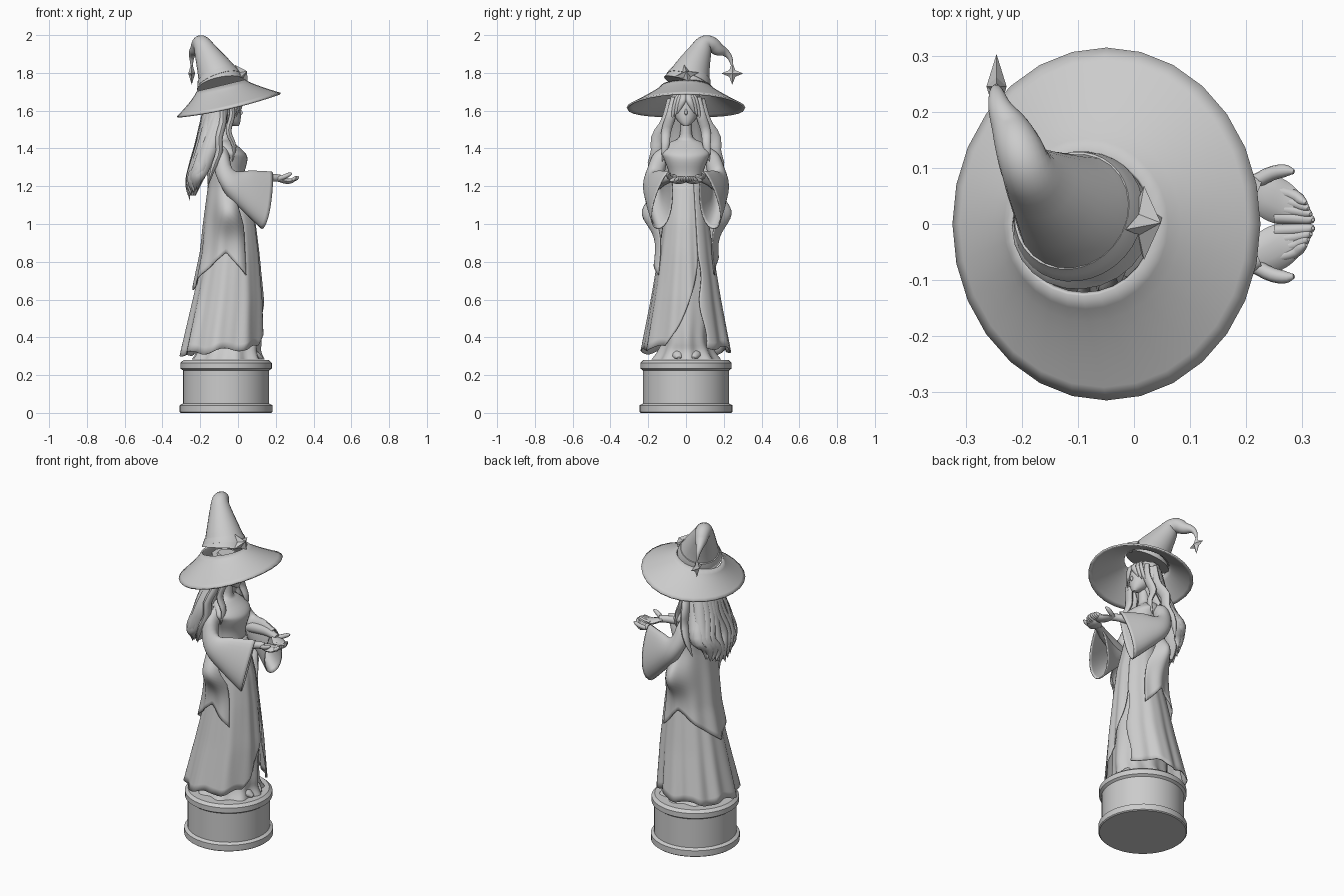
import bpy, math, random
from math import sin, cos, pi, radians
from mathutils import Vector as V

random.seed(4)
if "Cube" in bpy.data.objects:
    bpy.data.objects.remove(bpy.data.objects["Cube"])

stone = bpy.data.materials.new("grey stone")
stone.use_nodes = True
stone.diffuse_color = (0.6, 0.6, 0.6, 1)
stone.node_tree.nodes["Principled BSDF"].inputs["Base Color"].default_value = (0.6, 0.6, 0.6, 1)


# ---- helpers ----
def grid(name, rows, closed=False, caps=False, thick=0, angle=50):
    """Skin a list of point rows."""
    n = len(rows[0])
    verts = [tuple(p) for r in rows for p in r]
    faces = []
    for i in range(len(rows) - 1):
        for j in range(n if closed else n - 1):
            k = (j + 1) % n
            faces.append((i * n + j, i * n + k, i * n + n + k, i * n + n + j))
    if caps:
        faces += [tuple(range(n))[::-1], tuple(range(len(verts) - n, len(verts)))]
    return build(name, verts, faces, thick, angle)


def build(name, verts, faces, thick=0, angle=50):
    me = bpy.data.meshes.new(name)
    me.from_pydata(verts, [], faces)
    me.materials.append(stone)
    ob = bpy.data.objects.new(name, me)
    bpy.context.collection.objects.link(ob)
    bpy.ops.object.select_all(action='DESELECT')
    ob.select_set(True)
    bpy.context.view_layer.objects.active = ob
    bpy.ops.object.mode_set(mode='EDIT')
    bpy.ops.mesh.select_all(action='SELECT')
    bpy.ops.mesh.normals_make_consistent(inside=False)
    bpy.ops.object.mode_set(mode='OBJECT')
    bpy.ops.object.shade_smooth_by_angle(angle=radians(angle))
    if thick:
        mod = ob.modifiers.new("cloth", 'SOLIDIFY')
        mod.thickness, mod.offset = thick, 0
    return ob


def spline(keys, n):
    """Smooth curve through tuples of any length."""
    out, m = [], len(keys) - 1
    for s in range(n + 1):
        i = min(int(s / n * m), m - 1)
        t = s / n * m - i
        quad = zip(keys[max(i - 1, 0)], keys[i], keys[i + 1], keys[min(i + 2, m)])
        out.append([b + t * (c - a) / 2 + t * t * (a - 2.5 * b + 2 * c - d / 2)
                    + t ** 3 * (1.5 * (b - c) + (d - a) / 2) for a, b, c, d in quad])
    return out


def tube(name, keys, n=12, sides=10, flat=1, side=V((0, 1, 0))):
    """Tapered tube along x, y, z, radius keys; flat squashes it across side."""
    pts = spline(keys, n)
    rows = []
    for i, p in enumerate(pts):
        t = (V(pts[min(i + 1, n)][:3]) - V(pts[max(i - 1, 0)][:3])).normalized()
        u = (side - t * side.dot(t)).normalized()
        w, r, c = t.cross(u), max(p[3], 0.001), V(p[:3])
        rows.append([c + u * r * cos(2 * pi * k / sides) + w * r * flat * sin(2 * pi * k / sides)
                     for k in range(sides)])
    return grid(name, rows, True, True)


def section(keys, z):
    """Centre and half sizes of a z, cx, rx, ry profile at height z."""
    for a, b in zip(keys, keys[1:]):
        if z >= b[0] or b is keys[-1]:
            t = (z - a[0]) / (b[0] - a[0])
            return [p + (q - p) * t for p, q in zip(a[1:], b[1:])]


def ring(z, cx, rx, ry, sides=32, fold=0, count=9):
    out = []
    for k in range(sides):
        a = 2 * pi * k / sides
        f = 1 + fold * sin(count * a + 1)
        out.append((cx + rx * f * cos(a), ry * f * sin(a), z))
    return out


def star(name, c, u, v, n):
    pts = [c + (u * cos(k * pi / 4) + v * sin(k * pi / 4)) * (0.4 if k % 2 else 1) for k in range(8)]
    build(name, pts + [c + n, c - n],
          [(k, (k + 1) % 8, e) for k in range(8) for e in (8, 9)], angle=20)


# ---- pedestal ----
plinth = [(0, .24), (.005, .246), (.04, .246), (.05, .228), (.225, .228), (.235, .242), (.265, .242), (.28, .225)]
grid("pedestal", [ring(z, -.063, r, r, 48) for z, r in plinth], True, True, angle=30)

# ---- dress ----
torso = [(1.55, -.07, .03, .03), (1.46, -.075, .035, .036), (1.43, -.075, .055, .09), (1.38, -.05, .085, .13),
         (1.34, -.035, .085, .115), (1.26, -.04, .072, .088), (1.17, -.045, .078, .09)]
grid("bodice", [ring(*k) for k in spline(torso, 24)], True, True)

under = [(1.0, -.035, .1, .1), (.6, -.05, .155, .14), (.4, -.045, .165, .125), (.33, -.05, .165, .145), (.283, -.055, .185, .175)]
rows = [ring(*k, sides=64, fold=.07 * i / 16) for i, k in enumerate(spline(under, 16))]
grid("under_skirt", rows, True, True)

SKIRT = [(1.22, -.045, .08, .09), (1.0, -.035, .125, .12), (.85, -.035, .143, .14), (.6, -.053, .182, .18), (.3, -.083, .22, .235)]
rows = []
for i in range(25):
    t, row = i / 24, []
    gap = max(0, (t - .45) / .55)
    lo, hi = .46 + .06 * sin(gap * 9), 2 * pi + .45 - .98 * gap ** 1.5
    for j in range(97):
        a = lo + (hi - lo) * j / 96
        z = 1.22 + t * (.33 + .02 * cos(a) + .012 * sin(7 * a) - 1.22)
        cx, rx, ry = section(SKIRT, z)
        f = 1 + .04 * t * sin(10 * a + 1.5 * sin(2 * a)) + .015 * t * sin(17 * a)
        row.append((cx + rx * f * cos(a), ry * f * sin(a), z))
    rows.append(row)
grid("over_skirt", rows, thick=.006)

# ---- cape with pointed hem, bulging over the elbows ----
CAPE = [(1.42, -.085, .07, .11), (1.36, -.07, .095, .145), (1.2, -.055, .1, .145), (1.0, -.045, .135, .15), (.85, -.045, .15, .16), (.6, -.055, .19, .19)]
rows = []
for i in range(25):
    t, row = i / 24, []
    edge = radians(85 + 38 * min(1, t * 1.6))
    for j in range(73):
        s = j / 36 - 1
        a, d = pi + edge * s, abs(s)
        hem = .65 + .2 * d / .68 if d < .68 else .85 - .12 * (d - .68) / .32
        z = 1.42 + (hem - 1.42) * t
        cx, rx, ry = section(CAPE, z)
        f = 1.01 + .04 * t * sin(9 * a)
        bulge = .085 * math.exp(-((z - 1.06) / .1) ** 2) * sin(a) ** 5
        row.append((cx + rx * f * cos(a), ry * f * sin(a) + bulge, z))
    rows.append(row)
grid("cape", rows, thick=.006)

# ---- bell sleeves: top edge, bottom edge, half width ----
SLEEVE = [(-.08, .06, 1.43, -.09, .11, 1.33, .045), (-.07, .165, 1.37, -.1, .12, 1.28, .042),
          (-.02, .175, 1.28, -.07, .18, 1.17, .045), (.07, .145, 1.28, .035, .175, 1.065, .045),
          (.18, .09, 1.275, .13, .15, .975, .052)]
for m, tag in ((1, "left"), (-1, "right")):
    keys, rows = spline(SLEEVE, 18), []
    mids = [(V(k[:3]) + V(k[3:6])) / 2 for k in keys]
    for i, k in enumerate(keys):
        d = (V(k[:3]) - V(k[3:6])) / 2
        w = d.cross(mids[min(i + 1, 18)] - mids[max(i - 1, 0)]).normalized() * k[6]
        row = []
        for q in range(24):
            a = 2 * pi * q / 24
            p = mids[i] + d * cos(a) + w * sin(a) * (1 - .35 * cos(a) * i / 18)
            row.append((p.x, p.y * m, p.z))
        rows.append(row)
    grid(tag + "_sleeve", rows, True, thick=.006)

    # ---- arms and cupped hands ----
    def limb(name, keys, **kw):
        return tube(tag + name, [(x, y * m, z, r) for x, y, z, r in keys], **kw)

    limb("_forearm", [(-.03, .16, 1.21, .035), (.1, .12, 1.235, .03), (.18, .08, 1.245, .022), (.22, .062, 1.242, .02)])
    limb("_palm", [(.2, .065, 1.243, .022), (.235, .052, 1.232, .038), (.265, .036, 1.227, .038), (.29, .028, 1.23, .028)], flat=.4)
    limb("_thumb", [(.215, .075, 1.24, .013), (.245, .09, 1.25, .013), (.27, .095, 1.262, .011), (.285, .093, 1.268, .004)], n=8)
    for f in range(4):
        y = .06 - .016 * f
        limb("_finger_%d" % f, [(.25, y, 1.23, .011), (.285, y * .85, 1.232, .0105), (.298 + .005 * f, y * .7, 1.242, .009),
                                (.307 + .004 * f, y * .62, 1.253, .003)], n=8)

    # ---- shoes and front locks ----
    limb("_shoe", [(-.02, .045, .31, .034), (.04, .045, .318, .042), (.09, .042, .305, .036), (.128, .038, .29, .01)], flat=.7)
    limb("_front_lock", [(-.04, .06, 1.67, .02), (-.03, .078, 1.58, .026), (-.05, .105, 1.49, .026),
                         (-.02, .11, 1.41, .02), (-.03, .125, 1.33, .002)], flat=.6)
    limb("_side_lock", [(-.08, .07, 1.66, .03), (-.08, .1, 1.54, .034), (-.1, .15, 1.46, .034), (-.1, .155, 1.38, .032),
                        (-.13, .18, 1.3, .024), (-.16, .165, 1.2, .002)], flat=.6)
    for f in range(3):
        limb("_fringe_%d" % f, [(-.04, .012, 1.705, .015), (.014 - .012 * f, .014 + .014 * f, 1.665, .018),
                                (.016 - .014 * f, .03 + .016 * f, 1.625 - .01 * f, .013),
                                (.006 - .014 * f, .046 + .015 * f, 1.585 - .015 * f, .002)], n=8, flat=.6)

# ---- head ----
head = [(1.518, -.01, .014, .012), (1.535, -.025, .036, .034), (1.565, -.045, .06, .056), (1.61, -.06, .074, .07),
        (1.66, -.07, .078, .072), (1.71, -.075, .05, .045)]
grid("head", [ring(*k) for k in spline(head, 20)], True, True)
tube("nose", [(.008, 0, 1.61, .004), (.018, 0, 1.588, .008), (.008, 0, 1.578, .004)], n=6)

# ---- long hair ----
scalp = [(1.7, -.09, .07, .07), (1.6, -.105, .08, .085), (1.48, -.14, .06, .1), (1.35, -.18, .055, .12), (1.22, -.225, .035, .095), (1.15, -.24, .015, .045)]
grid("hair_mass", [ring(*k, fold=.04) for k in spline(scalp, 18)], True, True)
for k in range(13):
    a = radians(85 + 190 * k / 12)
    c, s, w = cos(a), sin(a), random.uniform(-.018, .018)
    lock = [(-.085 + .07 * c, .075 * s, 1.66, .03), (-.1 + .08 * c, .092 * s, 1.55, .033),
            (-.14 + .07 * c, .135 * s + w, 1.42, .034), (-.185 + .06 * c, .162 * s - w, 1.3, .032),
            (-.215 + .05 * c, .135 * s + w, 1.21 + .03 * abs(s), .024),
            (-.22 + .035 * c, .11 * s - w, 1.11 + .06 * abs(s) + abs(w), .001)]
    tube("hair_lock_%d" % k, lock, 16, 8, .6, V((-s, c, 0)))

# ---- hat ----
rows = []
for i in range(9):
    t, row = i / 8, []
    for k in range(28):
        a = 2 * pi * k / 28
        z0, z1 = 1.73 + .03 * cos(a), 1.62 + .062 * cos(a) + .008 * cos(2 * a)
        x0, x1 = -.09 + .125 * cos(a), -.048 + .272 * cos(a)
        row.append((x0 + (x1 - x0) * t, (.125 + .187 * t) * sin(a), z0 + (z1 - z0) * t ** .8))
    rows.append(row)
grid("hat_brim", rows, True, thick=.01)

tube("hat_crown", [(-.092, .004, 1.735, .128), (-.1, .015, 1.765, .115), (-.125, .035, 1.82, .095), (-.165, .07, 1.9, .066),
                   (-.19, .098, 1.95, .048), (-.205, .135, 1.95, .042), (-.22, .17, 1.925, .034),
                   (-.238, .205, 1.91, .022), (-.245, .233, 1.88, .013), (-.245, .245, 1.835, .005)],
     36, 24, 1, V((1, 0, 0)))
tube("hat_band", [(-.099, .013, 1.757, .122), (-.105, .019, 1.774, .116), (-.111, .024, 1.79, .109)],
     4, 32, 1, V((1, 0, 0)))

# ---- star ornaments ----
star("front_star", V((.018, .002, 1.79)), V((0, .066, .012)), V((-.033, -.012, .052)), V((.03, 0, .019)))
star("hanging_star", V((-.245, .245, 1.797)), V((0, .058, 0)), V((0, 0, .06)), V((.018, 0, 0)))
